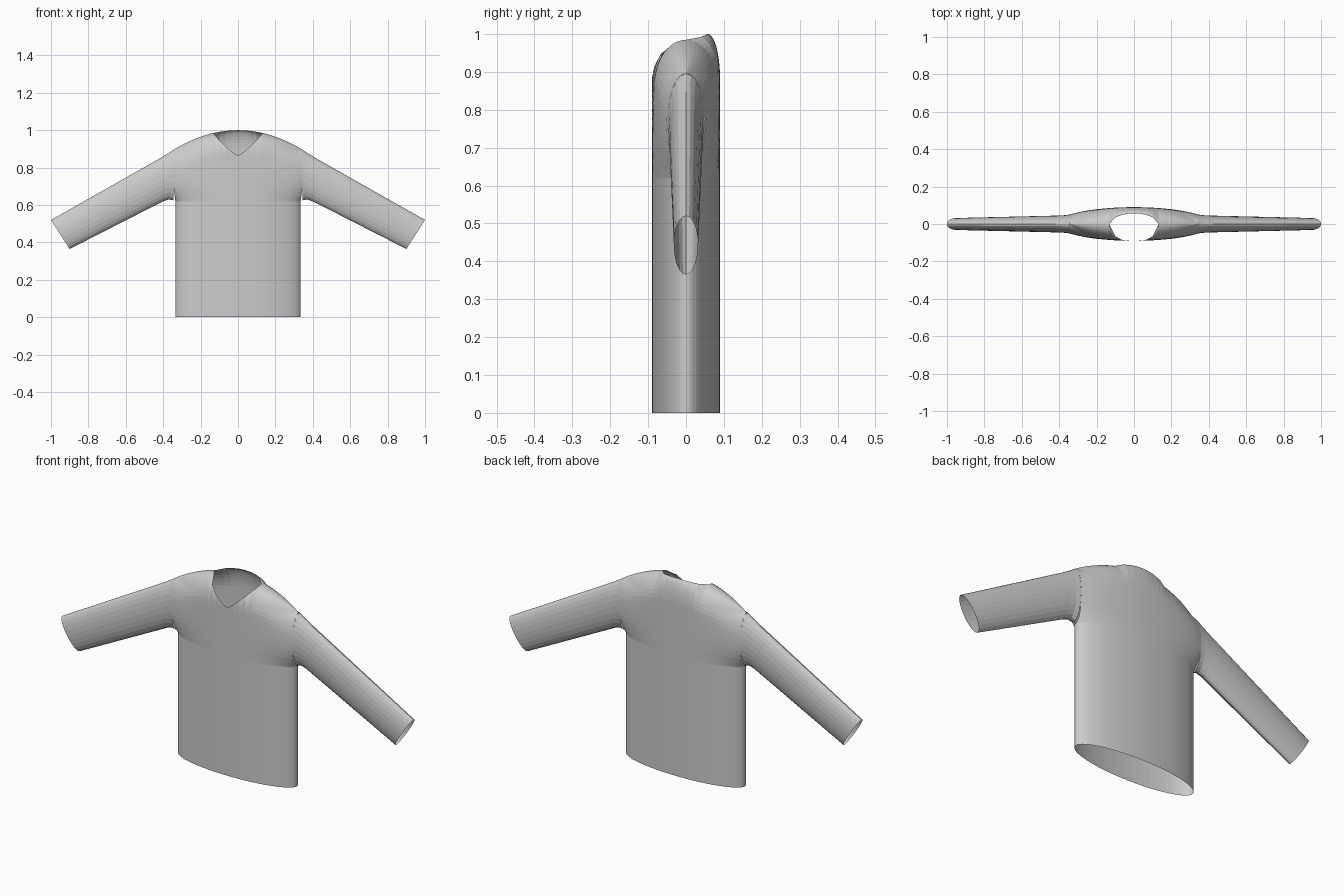
import bpy, bmesh
from math import sin, cos, pi, sqrt

cube = bpy.data.objects.get("Cube")
if cube:
    bpy.data.objects.remove(cube)

cloth = bpy.data.materials.new("grey_cloth")
cloth.use_nodes = True
GREY = (0.6, 0.6, 0.6, 1)
cloth.diffuse_color = GREY
cloth.node_tree.nodes["Principled BSDF"].inputs["Base Color"].default_value = GREY

COLS, ROWS = 32, 18            # torso panel grid
DEPTH, WIDTH = 0.09, 0.345     # torso half sizes
YOKE = 0.62                    # height where the armholes begin
HOLE_Z, HOLE_R, HOLE_D = 0.76, 0.135, 0.05
NECK = WIDTH * sin(pi / 8)     # neck half width
V_TIP = 0.865


def clamp(v):
    return max(0.0, min(1.0, v))


def shoulder(x):
    return 1 - 0.88 * x * x


def top_edge(x, front):
    """Height where a panel ends: shoulder seam, or the V neck in front."""
    r = abs(x) / NECK
    if front and r < 1:
        return V_TIP + (shoulder(NECK) - V_TIP) * r ** 1.3
    return shoulder(x)


def half_depth(s, x, z, front):
    """Lens section below, opening to the armhole and rounding over the shoulder."""
    start = shoulder(x) - 0.12
    g = sqrt(1 - clamp((z - start) / 0.12) ** 2)
    rim = 0 if front else 0.057 * sqrt(clamp(1 - (x / NECK) ** 2))
    full = rim + (DEPTH - rim) * g
    hole = HOLE_D ** 2 * clamp(1 - ((z - HOLE_Z) / HOLE_R) ** 2)
    return sqrt(max(0, hole * s * s + full ** 2 * (1 - s * s)))


def finish(name, bm):
    bmesh.ops.remove_doubles(bm, verts=bm.verts, dist=0.0004)
    mesh = bpy.data.meshes.new(name)
    bm.to_mesh(mesh)
    bm.free()
    mesh.materials.append(cloth)
    obj = bpy.data.objects.new(name, mesh)
    bpy.context.collection.objects.link(obj)
    return obj


def skin(bm, grid, flip):
    """Join rows of vertices with quads."""
    for a, b in zip(grid, grid[1:]):
        for i in range(len(a) - 1):
            quad = [a[i], a[i + 1], b[i + 1], b[i]]
            bm.faces.new(quad[::-1] if flip else quad)


# Torso: front and back panels sharing the side and shoulder seams
bm = bmesh.new()
for front in (True, False):
    grid = []
    for j in range(-1, ROWS + 1):
        row = []
        for i in range(COLS + 1):
            s = sin(pi * (i / COLS - 0.5))
            top = top_edge(WIDTH * s, front)
            z = 0 if j < 0 else YOKE + (top - YOKE) * sin(pi / 2 * j / ROWS)
            x = s * (WIDTH - 0.01 * clamp((0.7 - z) / 0.08))
            y = half_depth(s, WIDTH * s, z, front)
            row.append(bm.verts.new((x, -y if front else y, z)))
        grid.append(row)
    skin(bm, grid, not front)
finish("shirt_body", bm)

# Sleeves: oval rings given by top point, bottom point and half depth
RINGS = [((0.345, 0.895), (0.345, 0.625), 0.05),
         ((0.37, 0.878), (0.37, 0.63), 0.047),
         ((0.42, 0.848), (0.40, 0.62), 0.045),
         ((1.0, 0.52), (0.90, 0.365), 0.032)]
SIDES = 24
for side, name in ((1, "left_sleeve"), (-1, "right_sleeve")):
    bm = bmesh.new()
    grid = []
    for (tx, tz), (bx, bz), d in RINGS:
        row = []
        for k in range(SIDES + 1):
            a = 2 * pi * k / SIDES
            c = (1 + cos(a)) / 2
            row.append(bm.verts.new((side * (bx + (tx - bx) * c),
                                     d * sin(a), bz + (tz - bz) * c)))
        grid.append(row)
    skin(bm, grid, side < 0)
    finish(name, bm)
